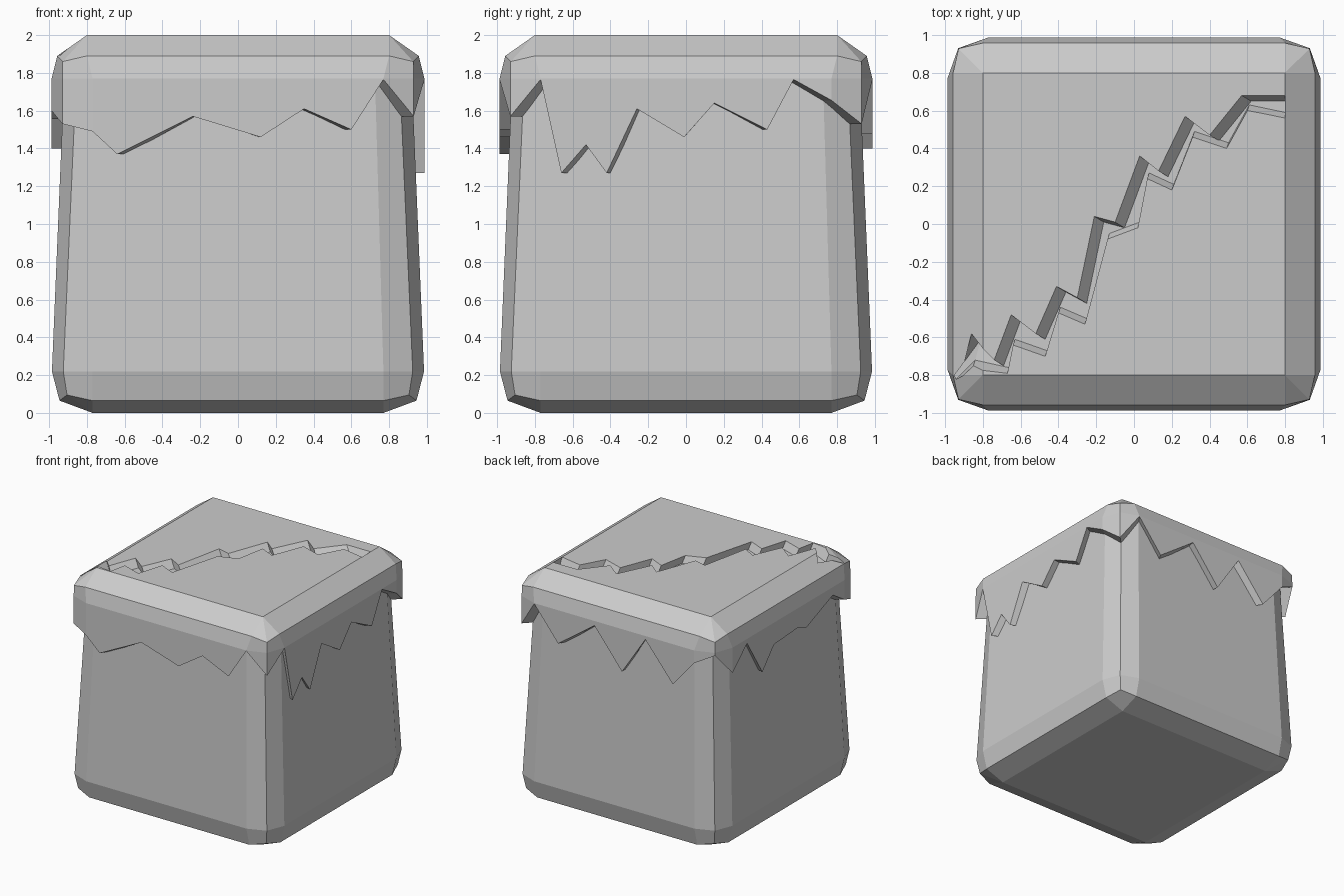
import bpy, bmesh

if "Cube" in bpy.data.objects:
    bpy.data.objects.remove(bpy.data.objects["Cube"])

def finish(bm, name):
    bmesh.ops.remove_doubles(bm, verts=bm.verts, dist=0.0005)
    bmesh.ops.recalc_face_normals(bm, faces=bm.faces)
    me = bpy.data.meshes.new(name)
    bm.to_mesh(me)
    bm.free()
    ob = bpy.data.objects.new(name, me)
    bpy.context.collection.objects.link(ob)
    return ob

def loft(rings, name):
    """Closed solid through stacked rings of equal point count."""
    bm = bmesh.new()
    vs = [[bm.verts.new(p) for p in r] for r in rings]
    n = len(rings[0])
    for a, b in zip(vs, vs[1:]):
        for i in range(n):
            j = (i + 1) % n
            bm.faces.new((a[i], a[j], b[j], b[i]))
    bm.faces.new(vs[0][::-1])
    bm.faces.new(vs[-1])
    return finish(bm, name)

def side_point(k, t, d):
    """Point at offset t along side k (front, right, back, left), d from centre."""
    return [(t, -d), (d, t), (-t, d), (-d, -t)][k]

# ---- tapered body with bevelled edges
def body_ring(z, flat, side, corner, zc):
    pts = []
    for k in range(4):
        for t, d, h in ((-flat, side, z), (flat, side, z), (corner, corner, zc)):
            pts.append((*side_point(k, t, d), h))
    return pts

loft([body_ring(0, .77, .77, .77, 0),
      body_ring(.065, .77, .945, .905, .095),
      body_ring(.22, .77, .985, .925, .22),
      body_ring(1.78, .725, .92, .856, 1.78)], "block_body")

# ---- top layer with ragged hanging edge: (offset along side, z) then corner z
edges = [
    ([(-.77, 1.49), (-.64, 1.37), (-.24, 1.57), (.12, 1.46), (.35, 1.61),
      (.60, 1.50), (.77, 1.765)], 1.57),
    ([(-.77, 1.765), (-.66, 1.27), (-.53, 1.42), (-.42, 1.27), (-.26, 1.61),
      (-.01, 1.46), (.15, 1.64), (.43, 1.50), (.57, 1.765), (.77, 1.655)], 1.53),
    ([(-.77, 1.765), (-.54, 1.48), (-.19, 1.73), (.075, 1.40), (.30, 1.74),
      (.565, 1.42), (.77, 1.66)], 1.745),
    ([(-.77, 1.55), (-.57, 1.73), (-.36, 1.40), (-.20, 1.58), (.12, 1.60),
      (.24, 1.555), (.61, 1.70), (.77, 1.60)], 1.53),
]
lid, inner, low, wall, mid, top = [], [], [], [], [], []
for k, (pts, zc) in enumerate(edges):
    for t, z in pts + [(None, zc)]:
        if t is None:
            p = side_point(k, .93, .93)
            m = (*side_point(k, .928, .928), 1.86)
            q = side_point(k, .8, .8)
        else:
            p = side_point(k, t, .987)
            m = (*side_point(k, t * 1.039, .957), 1.89)
            q = side_point(k, t * 1.039, .8)
        lid.append((p[0] * .91, p[1] * .91, 1.80))
        inner.append((p[0] * .91, p[1] * .91, z))
        low.append((*p, z))
        wall.append((*p, 1.77))
        mid.append(m)
        top.append((*q, 2.0))
cap = loft([lid, inner, low, wall, mid, top], "top_layer")

# ---- zigzag crack cut into the top
upper = [(-.95, -.80), (-.86, -.58), (-.74, -.72), (-.65, -.48), (-.52, -.58),
         (-.41, -.33), (-.30, -.39), (-.21, .04), (-.10, .01), (.03, .36),
         (.13, .28), (.27, .57), (.40, .47), (.57, .68), (.80, .68)]
lower = [(-.94, -.82), (-.85, -.75), (-.67, -.79), (-.64, -.64), (-.47, -.70),
         (-.40, -.47), (-.26, -.53), (-.14, -.08), (.02, -.02), (.07, .24),
         (.20, .18), (.31, .46), (.49, .40), (.60, .60), (.80, .56)]
sections = []
for i, (u, l) in enumerate(zip(upper, lower)):
    def shifted(p, dx, dy, dz):
        f = 0 if i == 0 else 1
        fx = 0 if i == len(upper) - 1 else f
        z = 2 - max(0, -.8 - p[0]) * .7
        return (p[0] + dx * fx, p[1] + dy * f, z + dz)
    sections.append([shifted(u, -.05, .03, .06), shifted(u, .05, -.03, -.06),
                     shifted(l, .01, .03, -.06), shifted(l, -.01, -.03, .06)])
cutter = loft(sections, "crack_cutter")
cutter.hide_render = True
mod = cap.modifiers.new("crack", 'BOOLEAN')
mod.operation = 'DIFFERENCE'
mod.solver = 'EXACT'
mod.object = cutter
bpy.context.view_layer.objects.active = cap
bpy.ops.object.modifier_apply(modifier=mod.name)
bpy.data.objects.remove(cutter)
